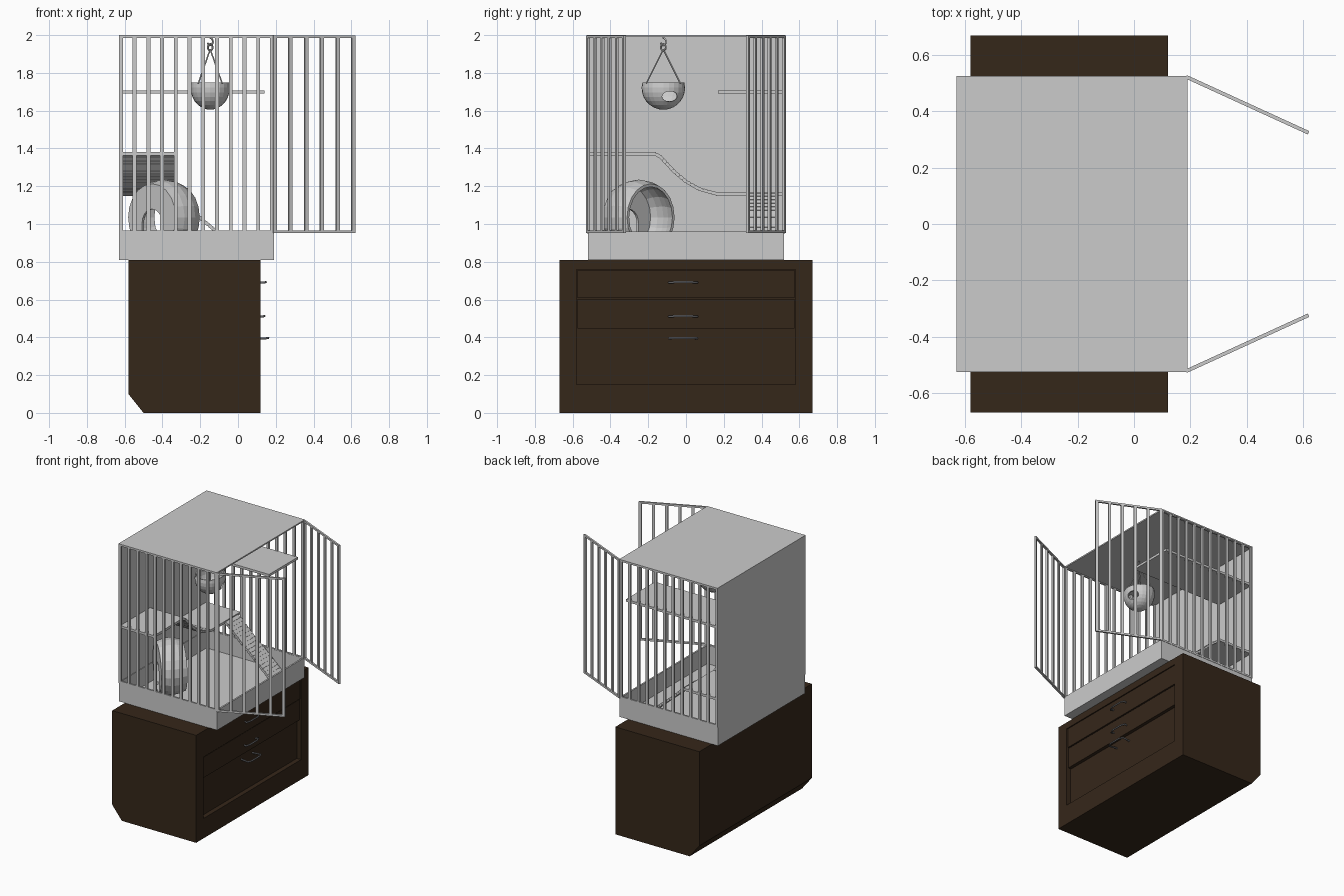
import bpy, bmesh, math
from mathutils import Vector, Matrix

if "Cube" in bpy.data.objects:
    bpy.data.objects.remove(bpy.data.objects["Cube"])


def material(name, c):
    m = bpy.data.materials.new(name)
    m.diffuse_color = (*c, 1)
    m.use_nodes = True
    m.node_tree.nodes["Principled BSDF"].inputs["Base Color"].default_value = m.diffuse_color
    return m


brown = material("dark_wood", (0.036, 0.02, 0.01))
steel = material("dark_steel", (0.16, 0.16, 0.17))


def finish(name, bm, mat=None):
    bmesh.ops.recalc_face_normals(bm, faces=bm.faces)
    me = bpy.data.meshes.new(name)
    bm.to_mesh(me)
    bm.free()
    ob = bpy.data.objects.new(name, me)
    bpy.context.collection.objects.link(ob)
    if mat:
        me.materials.append(mat)
    return ob


def add_box(bm, x, y, z, m=None):
    lo, hi = Vector((x[0], y[0], z[0])), Vector((x[1], y[1], z[1]))
    mat = Matrix.Translation((lo + hi) / 2) @ Matrix.Diagonal((*(hi - lo), 1))
    bmesh.ops.create_cube(bm, size=1, matrix=(m @ mat) if m else mat)


def boxes(name, specs, mat=None, m=None):
    bm = bmesh.new()
    for s in specs:
        add_box(bm, *s, m)
    return finish(name, bm, mat)


def prism(name, pts, vec, mat=None):
    bm = bmesh.new()
    f = bm.faces.new([bm.verts.new(p) for p in pts])
    r = bmesh.ops.extrude_face_region(bm, geom=[f])
    bmesh.ops.translate(bm, vec=vec, verts=[v for v in r["geom"] if isinstance(v, bmesh.types.BMVert)])
    return finish(name, bm, mat)


def lathe(name, prof, segs):
    bm = bmesh.new()
    vs = [bm.verts.new((r, 0, z)) for r, z in prof]
    es = [bm.edges.new(p) for p in zip(vs, vs[1:])]
    bmesh.ops.spin(bm, geom=vs + es, cent=(0, 0, 0), axis=(0, 0, 1), angle=math.tau, steps=segs)
    bmesh.ops.remove_doubles(bm, verts=bm.verts, dist=1e-4)
    return finish(name, bm)


def wire(name, paths, r, mat=None):
    cu = bpy.data.curves.new(name, "CURVE")
    cu.dimensions = "3D"
    cu.bevel_depth, cu.bevel_resolution, cu.use_fill_caps = r, 1, True
    for pts in paths:
        s = cu.splines.new("POLY")
        s.points.add(len(pts) - 1)
        for p, c in zip(s.points, pts):
            p.co = (*c, 1)
    if mat:
        cu.materials.append(mat)
    ob = bpy.data.objects.new(name, cu)
    bpy.context.collection.objects.link(ob)
    return ob


def cut(ob, cutter):
    mod = ob.modifiers.new("cut", "BOOLEAN")
    mod.operation, mod.solver, mod.object = "DIFFERENCE", "EXACT", cutter
    bpy.context.view_layer.objects.active = ob
    bpy.ops.object.modifier_apply(modifier=mod.name)
    bpy.data.objects.remove(cutter)


# Cabinet with chamfered back foot and recessed drawer front
body = prism("cabinet", [(-.58, -.67, .81), (-.58, -.67, .10), (-.50, -.67, 0), (.12, -.67, 0), (.12, -.67, .81)],
             (0, 1.34, 0), brown)
cut(body, boxes("recess_cutter", [((.085, .3), (-.58, .58), (.15, .76))]))
boxes("top_drawer", [((.08, .115), (-.575, .575), (.609, .757))], brown)
boxes("middle_drawer", [((.08, .110), (-.575, .575), (.448, .603))], brown)
for name, z, x0, x1 in (("top", .69, .11, .147), ("middle", .51, .105, .14), ("bottom", .395, .083, .16)):
    pts = [(x0, -.08, z), (x1 - .012, -.09, z), (x1, -.06, z + .002), (x1, .03, z + .002),
           (x1 - .012, .06, z), (x0, .05, z)]
    wire(name + "_handle", [pts], .006, steel)

# Hollow cage tray, roof and back wall
W = .012
boxes("tray", [((-.63, .19), (-.52, .52), (.81, .822)),
               ((.19 - W, .19), (-.52, .52), (.81, .96)), ((-.63, -.63 + W), (-.52, .52), (.81, .96)),
               ((-.63, .19), (-.52, -.52 + W), (.81, .96)), ((-.63, .19), (.52 - W, .52), (.81, .96))])
boxes("roof", [((-.63, .19), (-.525, .525), (1.99, 2.0))])
boxes("back_wall", [((-.63, -.622), (-.525, .525), (.95, 2.0))])


# Barred panels: local x along the panel
def bars(name, origin, end, n):
    o, d = Vector((*origin, 0)), Vector((end[0] - origin[0], end[1] - origin[1], 0))
    L = d.length
    m = Matrix.Translation(o) @ Matrix.Rotation(math.atan2(d.y, d.x), 4, "Z")
    t = (-.0065, .0065)
    specs = [((0, L), t, (.952, .966)), ((0, L), t, (1.984, 1.998))]
    for i in range(n):
        c = .01 + (L - .02) * i / (n - 1)
        specs.append(((c - .01, c + .01), t, (.955, 1.995)))
    boxes(name, specs, None, m)


for s, side in ((-1, "left"), (1, "right")):
    bars(side + "_side_bars", (-.63, s * .516), (.19, s * .516), 12)
    bars(side + "_door", (.185, s * .523), (.62, s * .324), 6)

# Shelves
boxes("upper_shelf", [((-.622, .14), (.17, .515), (1.69, 1.708))])
boxes("high_platform", [((-.622, -.34), (-.515, -.16), (1.362, 1.38))])
boxes("low_platform", [((-.622, -.34), (.16, .515), (1.148, 1.166))])


# Slatted ramps following a curve
def ramp(name, pts, n, place):
    bm = bmesh.new()
    seg = [math.dist(a, b) for a, b in zip(pts, pts[1:])]
    step = sum(seg) / n
    for i in range(n):
        t, k = (i + .5) * step, 0
        while t > seg[k]:
            t -= seg[k]
            k += 1
        a, b = Vector(pts[k]), Vector(pts[k + 1])
        p = a + (b - a) * t / seg[k]
        ang = math.atan2(b.y - a.y, b.x - a.x)
        m = place @ Matrix.Translation((p.x, 0, p.y)) @ Matrix.Rotation(-ang, 4, "Y")
        add_box(bm, (-step * .46, step * .46), (0, 1), (-.009, .009), m)
        add_box(bm, (-step * .55, step * .55), (.02, .98), (-.005, .004), m)
    return finish(name, bm)


along_y = Matrix(((0, .282, 0, -.622), (1, 0, 0, 0), (0, 0, 1, 0), (0, 0, 0, 1)))
ramp("upper_ramp", [(-.16, 1.371), (-.13, 1.35), (-.06, 1.275), (0, 1.225), (.07, 1.185), (.16, 1.16)], 16, along_y)
along_x = Matrix(((1, 0, 0, 0), (0, .15, 0, .33), (0, 0, 1, 0), (0, 0, 0, 1)))
ramp("lower_ramp", [(-.34, 1.155), (-.31, 1.135), (-.21, 1.04), (-.12, .965), (.03, .83)], 18, along_x)

# Barrel hut lying diagonally, open at one end, arched door at the other
barrel = lathe("barrel_hut", [(0, -.09), (.178, -.09), (.195, -.04), (.2, 0), (.195, .04), (.178, .09), (.162, .09),
                              (.18, .04), (.185, 0), (.18, -.04), (.165, -.076), (0, -.076)], 20)
arch = [(.074, -.165, -.2), *[(.074 * math.cos(a), -.03 + .074 * math.sin(a), -.2)
                              for a in [math.pi * i / 10 for i in range(11)]], (-.074, -.165, -.2)]
cut(barrel, prism("arch_cutter", arch, (0, 0, .16)))
q = math.sqrt(.5)
barrel.matrix_world = Matrix(((-q, 0, q, -.392), (q, 0, q, -.25), (0, 1, 0, 1.035), (0, 0, 0, 1)))

# Hanging bowl with an oval side hole
A = [-math.pi / 2 + (math.pi / 2 + .26) * i / 8 for i in range(9)]
prof = [(.115 * max(0, math.cos(a)), .115 * math.sin(a)) for a in A]
prof += [(.106 * max(0, math.cos(a)), .106 * math.sin(a)) for a in A[::-1]]
bowl = lathe("hanging_bowl", [(r if r > 1e-5 else 0, z) for r, z in prof], 24)
bm = bmesh.new()
bmesh.ops.create_uvsphere(bm, u_segments=20, v_segments=12, radius=1,
                          matrix=Matrix.Translation((.1, .035, -.045)) @ Matrix.Diagonal((.07, .042, .028, 1)))
cut(bowl, finish("hole_cutter", bm))
bowl.scale.x = .9
bowl.location = (-.147, -.12, 1.72)

# Bowl strings, ring and ceiling hook
cx, cy = -.147, -.12
wire("bowl_strings", [[(cx + sx * .063, cy + sy * .09, 1.745), (cx, cy, 1.925)] for sx in (-1, 1) for sy in (-1, 1)], .004)
bpy.ops.mesh.primitive_torus_add(location=(cx, cy, 1.935), rotation=(math.pi / 2, 0, .8), major_radius=.018,
                                 minor_radius=.005, major_segments=16, minor_segments=6)
bpy.context.object.name = "hanging_ring"
hook = [(cx, cy, 1.995), (cx, cy, 1.985)]
for i in range(9):
    a = math.pi / 2 - math.pi * 1.4 * i / 8
    hook.append((cx + .014 * math.cos(a), cy + .014 * math.cos(a), 1.965 + .02 * math.sin(a)))
wire("ceiling_hook", [hook], .005)
